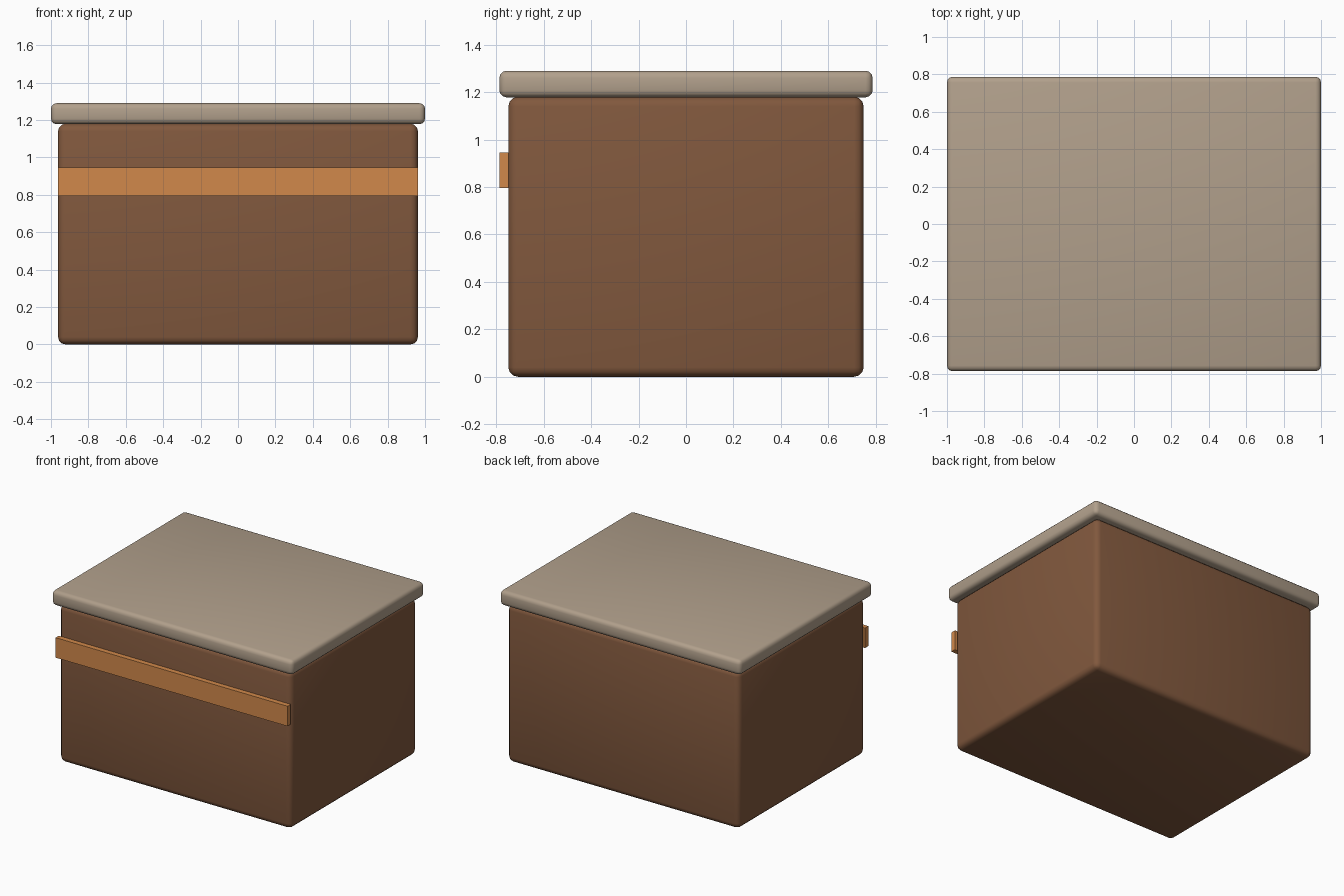
import bpy
from mathutils import Vector

if "Cube" in bpy.data.objects:
    bpy.data.objects.remove(bpy.data.objects["Cube"])


def material(name, rgb):
    mat = bpy.data.materials.new(name)
    mat.diffuse_color = (*rgb, 1)
    mat.use_nodes = True
    mat.node_tree.nodes["Principled BSDF"].inputs["Base Color"].default_value = mat.diffuse_color
    return mat


def box(name, low, high, mat, bevel=0.0, segments=3):
    """Box between two corners, with optional rounded edges."""
    low, high = Vector(low), Vector(high)
    bpy.ops.mesh.primitive_cube_add(size=1, location=(low + high) / 2)
    obj = bpy.context.object
    obj.name = name
    obj.scale = high - low
    bpy.ops.object.transform_apply(location=False, rotation=False, scale=True)
    obj.data.materials.append(mat)
    if bevel:
        mod = obj.modifiers.new("rounded_edges", 'BEVEL')
        mod.width = bevel
        mod.segments = segments
        bpy.ops.object.modifier_apply(modifier=mod.name)
        bpy.ops.object.shade_smooth_by_angle()
    return obj


brown = material("box_brown", (0.22, 0.098, 0.047))
beige = material("lid_beige", (0.44, 0.35, 0.26))
orange = material("band_orange", (0.64, 0.25, 0.07))

# Rounded container
box("box_body", (-0.962, -0.749, 0), (0.962, 0.749, 1.18), brown, 0.04)

# Overhanging lid
box("lid", (-1, -0.787, 1.178), (1, 0.787, 1.29), beige, 0.03)

# Flat strip across the front
box("front_band", (-0.962, -0.787, 0.795), (0.962, -0.749, 0.945), orange)
